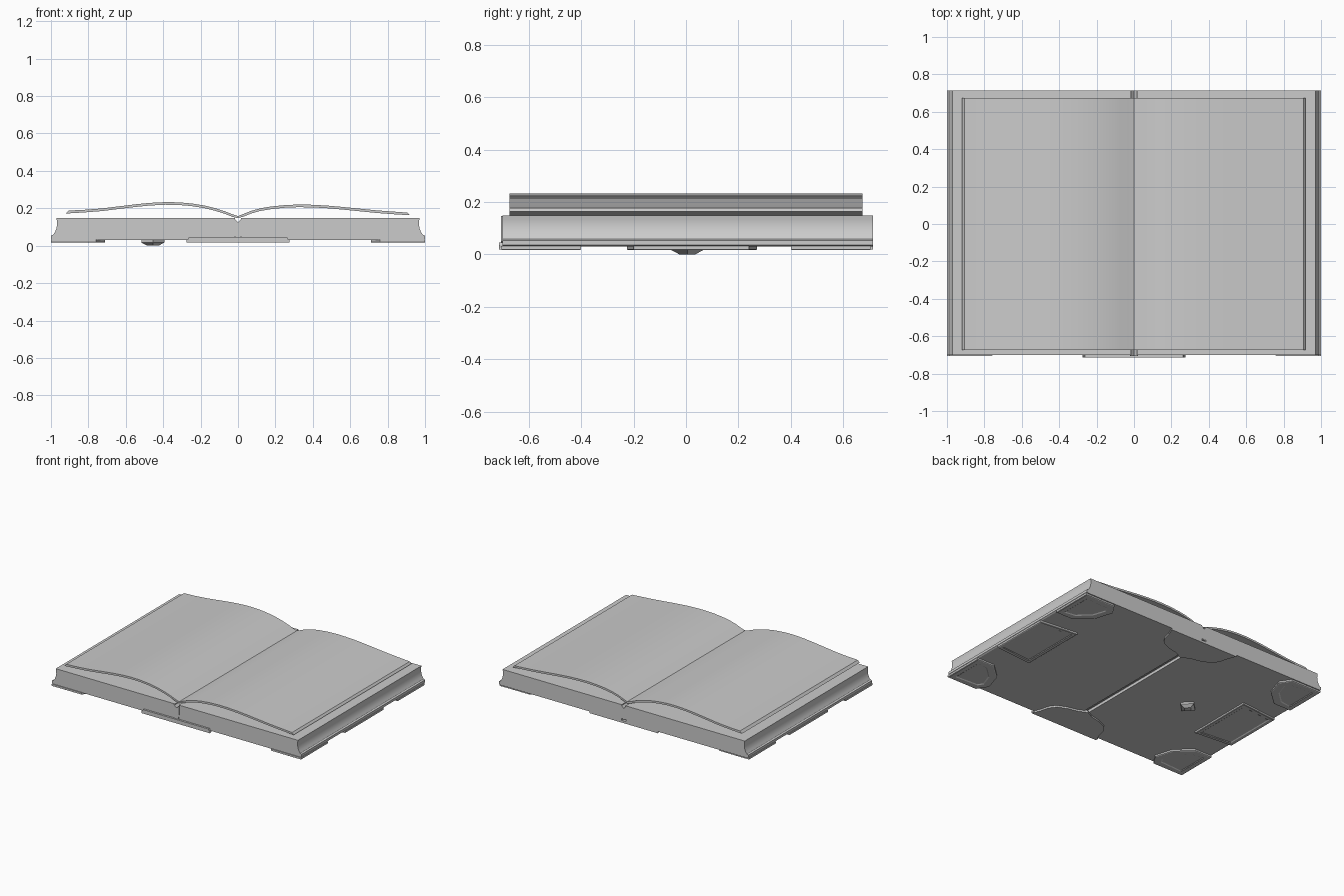
import bpy, bmesh, math
from mathutils import Vector

if "Cube" in bpy.data.objects:
    bpy.data.objects.remove(bpy.data.objects["Cube"])


def finish(name, bm, smooth=None):
    bmesh.ops.recalc_face_normals(bm, faces=bm.faces)
    me = bpy.data.meshes.new(name)
    bm.to_mesh(me)
    bm.free()
    ob = bpy.data.objects.new(name, me)
    bpy.context.collection.objects.link(ob)
    if smooth:
        bpy.ops.object.select_all(action='DESELECT')
        ob.select_set(True)
        bpy.context.view_layer.objects.active = ob
        bpy.ops.object.shade_smooth_by_angle(angle=math.radians(smooth))
    return ob


def prism(name, pts, direction, smooth=None, inset=None):
    """Extrude a closed outline; optionally sink an inset panel in the end cap."""
    bm = bmesh.new()
    base = bm.faces.new([bm.verts.new(p) for p in pts])
    ext = bmesh.ops.extrude_face_region(bm, geom=[base], use_keep_orig=True)
    verts = [g for g in ext['geom'] if isinstance(g, bmesh.types.BMVert)]
    bmesh.ops.translate(bm, verts=verts, vec=Vector(direction))
    bmesh.ops.recalc_face_normals(bm, faces=bm.faces)
    if inset:
        cap = [g for g in ext['geom'] if isinstance(g, bmesh.types.BMFace)]
        bmesh.ops.inset_region(bm, faces=cap, thickness=0.006, depth=0.003)
        bmesh.ops.inset_region(bm, faces=cap, thickness=inset, depth=0)
        bmesh.ops.inset_region(bm, faces=cap, thickness=0.008, depth=-0.004)
    return finish(name, bm, smooth)


Y0, Y1 = -0.70, 0.714

for s, side in ((-1, "left"), (1, "right")):
    # Cover board with chamfered outer edge
    cover = [(0.018, 0.03), (0.99, 0.03), (1.0, 0.036), (1.0, 0.054), (0.99, 0.058), (0.018, 0.058)]
    prism(side + "_cover", [(s * x, Y0, z) for x, z in cover], (0, Y1 - Y0, 0))

    # Page block with concave fore edge
    block = [(0.016, 0.056), (0.99, 0.056), (0.979, 0.072), (0.971, 0.092),
             (0.967, 0.115), (0.968, 0.132), (0.971, 0.148), (0.016, 0.148)]
    prism(side + "_page_block", [(s * x, Y0, z) for x, z in block], (0, Y1 - Y0, 0), 35)

    # Curved loose page
    if s < 0:
        top = [(0, .158), (.03, .168), (.07, .184), (.12, .200), (.18, .215), (.25, .226),
               (.32, .232), (.39, .233), (.47, .229), (.55, .221), (.64, .210),
               (.73, .199), (.82, .192), (.905, .188)]
        end = (.92, .172)
    else:
        top = [(0, .158), (.03, .170), (.07, .186), (.12, .200), (.18, .210), (.25, .217),
               (.32, .220), (.39, .219), (.47, .215), (.55, .208), (.64, .199),
               (.73, .190), (.82, .183), (.905, .177)]
        end = (.918, .163)
    bottom = [(x, z - 0.014) for x, z in top[1:-1]]
    outline = top + [end] + bottom[::-1] + [(0, .147)]
    prism(side + "_open_page", [(s * x, -0.674, z) for x, z in outline], (0, 1.348, 0), 30)

    # Corner fittings underneath
    for t, end_name in ((-1, "front"), (1, "back")):
        corner = [(1.0, .706), (.76, .706), (.71, .63), (.75, .50), (.86, .40), (1.0, .40)]
        prism(f"{side}_{end_name}_corner_plate",
              [(s * x, t * y, 0.032) for x, y in corner], (0, 0, -0.013), inset=0.045)

    # Edge plate underneath
    plate = [(1.0, -.20), (1.0, .24), (.71, .27), (.71, -.225)]
    prism(side + "_edge_plate", [(s * x, y, 0.032) for x, y in plate], (0, 0, -0.013), inset=0.03)

# Spine fittings, curved inward toward the middle
for t, end_name in ((-1, "front"), (1, "back")):
    half = [(.275, .714), (.25, .65), (.235, .59), (.20, .545), (.13, .515), (.06, .50)]
    outline = half + [(0, .47)] + [(-x, y) for x, y in half[::-1]]
    prism(end_name + "_spine_plate", [(x, t * y, 0.034) for x, y in outline], (0, 0, -0.016))
# Front lip of the spine fitting
prism("front_spine_lip", [(-.275, -.714, .02), (.275, -.714, .02), (.262, -.714, .046), (-.262, -.714, .046)],
      (0, 0.02, 0))

# Spine lining between the page blocks
spine = [(-.018, .05), (0, .042), (.018, .05), (.022, .147), (0, .125), (-.022, .147)]
prism("spine_lining", [(x, Y0 - 0.005, z) for x, z in spine], (0, Y1 - Y0 + 0.005, 0))

# Diamond stud under the left cover
bm = bmesh.new()
rings = [[bm.verts.new((-0.455 + r * math.cos(a * math.pi / 2), 0.005 + r * math.sin(a * math.pi / 2), z))
          for a in range(4)] for r, z in ((.062, .032), (.062, .017), (.03, 0.0))]
for lo, hi in zip(rings, rings[1:]):
    for i in range(4):
        bm.faces.new((lo[i], lo[(i + 1) % 4], hi[(i + 1) % 4], hi[i]))
bm.faces.new(rings[0])
bm.faces.new(rings[-1])
finish("diamond_stud", bm)
